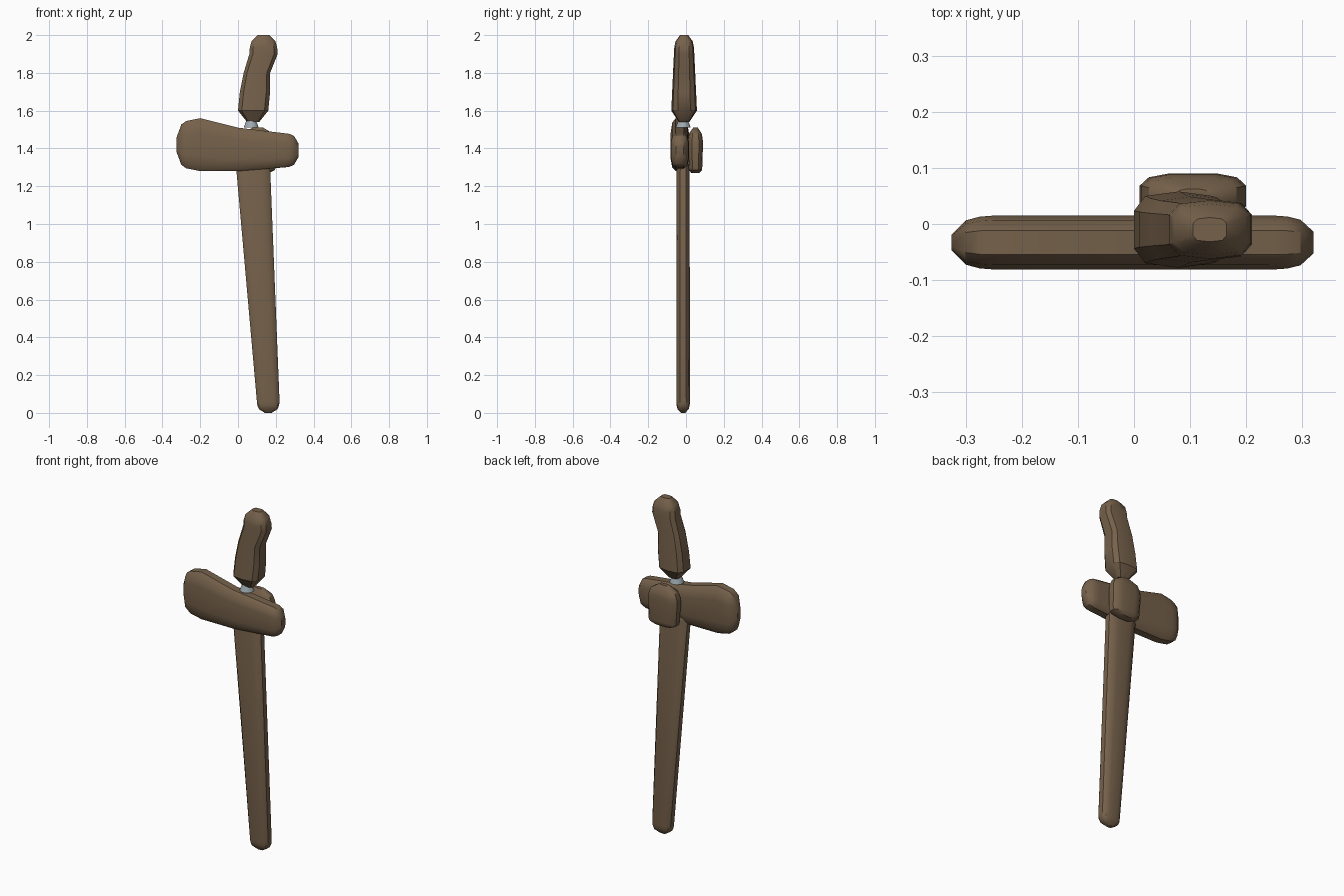
import bpy, bmesh, math
from mathutils import Vector

default_cube = bpy.data.objects.get("Cube")
if default_cube:
    bpy.data.objects.remove(default_cube)


def material(name, colour):
    mat = bpy.data.materials.new(name)
    mat.use_nodes = True
    mat.diffuse_color = (*colour, 1)
    shader = mat.node_tree.nodes["Principled BSDF"]
    shader.inputs["Base Color"].default_value = mat.diffuse_color
    return mat


wood = material("brown wood", (0.18, 0.12, 0.07))
steel = material("grey steel", (0.34, 0.4, 0.43))


def finish(part, name, mat):
    """Name and colour a part, and smooth it while keeping hard edges."""
    part.name = name
    part.data.materials.append(mat)
    bpy.ops.object.select_all(action="DESELECT")
    part.select_set(True)
    bpy.context.view_layer.objects.active = part
    bpy.ops.object.shade_smooth_by_angle(angle=math.radians(35))


def cap(station, length, steps, tip):
    """Shrink an end section to a flat tip along a quarter ellipse."""
    position, centre, half, depth = station
    stations = []
    for step in range(1, steps + 1):
        along = step / steps
        scale = tip + (1 - tip) * math.sqrt(1 - along * along)
        stations.append((position + along * length, centre, half * scale, depth * scale))
    return stations


def section(bm, station, y_centre, axis, sides):
    """Add one rounded, slightly boxy ring of vertices."""
    position, centre, half, depth = station
    points = []
    for i in range(sides):
        angle = math.tau * (i + 0.5) / sides
        points.append([math.copysign(abs(w) ** 0.6, w) for w in (math.cos(angle), math.sin(angle))])
    widest = max(u for u, v in points)
    deepest = max(v for u, v in points)
    ring = []
    for u, v in points:
        across = centre + half * u / widest
        y = y_centre + depth * v / deepest
        place = (position, y, across) if axis == "X" else (across, y, position)
        ring.append(bm.verts.new(Vector(place)))
    return ring


def loft(name, outline, y_centre, depths, start, end, axis="Z", sides=12):
    """Skin an outline of (position, low, high), closed by a cap at each end."""
    first, last = outline[0][0], outline[-1][0]
    stations = []
    for position, low, high in outline:
        blend = (position - first) / (last - first)
        depth = depths[0] + (depths[1] - depths[0]) * blend
        stations.append((position, (low + high) / 2, (high - low) / 2, depth))
    length, steps, tip = start
    opening = cap(stations[0], -length, steps, tip)
    stations = opening[::-1] + stations + cap(stations[-1], *end)

    bm = bmesh.new()
    rings = [section(bm, station, y_centre, axis, sides) for station in stations]
    for lower, upper in zip(rings, rings[1:]):
        for i in range(sides):
            bm.faces.new((lower[i - 1], lower[i], upper[i], upper[i - 1]))
    bm.faces.new(rings[0])
    bm.faces.new(rings[-1])
    bmesh.ops.recalc_face_normals(bm, faces=bm.faces)
    mesh = bpy.data.meshes.new(name)
    bm.to_mesh(mesh)
    bm.free()
    part = bpy.data.objects.new(name, mesh)
    bpy.context.collection.objects.link(part)
    finish(part, name, wood)


# Long sheath, tapering down to a rounded tip
loft("sheath", [(0.06, 0.1, 0.22), (1.3, -0.01, 0.17)],
     y_centre=-0.015, depths=(0.036, 0.034),
     start=(0.06, 3, 0.3), end=(0.02, 1, 0.9))

# Boat-shaped mouth of the sheath, taller on the right
loft("sheath_mouth",
     [(-0.25, 1.29, 1.55), (-0.2, 1.28, 1.56), (0, 1.28, 1.51), (0.25, 1.3, 1.48)],
     y_centre=-0.033, depths=(0.048, 0.048),
     start=(0.075, 3, 0.3), end=(0.07, 3, 0.4), axis="X")

# Rounded belt lug on the back
loft("belt_lug", [(1.3, 0.02, 0.2), (1.42, 0.01, 0.2)],
     y_centre=0.05, depths=(0.036, 0.04),
     start=(0.03, 2, 0.6), end=(0.09, 3, 0.3))

# Pistol-shaped grip, flared at the base
loft("grip",
     [(1.6, 0, 0.16), (1.7, 0.01, 0.17), (1.8, 0.03, 0.17), (1.9, 0.06, 0.21)],
     y_centre=-0.01, depths=(0.068, 0.054),
     start=(0.06, 1, 0.4), end=(0.1, 3, 0.4), sides=10)

# Flared metal collar under the grip
bpy.ops.mesh.primitive_cone_add(vertices=12, radius1=0.04, radius2=0.025,
                                depth=0.04, location=(0.07, -0.015, 1.53))
finish(bpy.context.object, "collar", steel)
